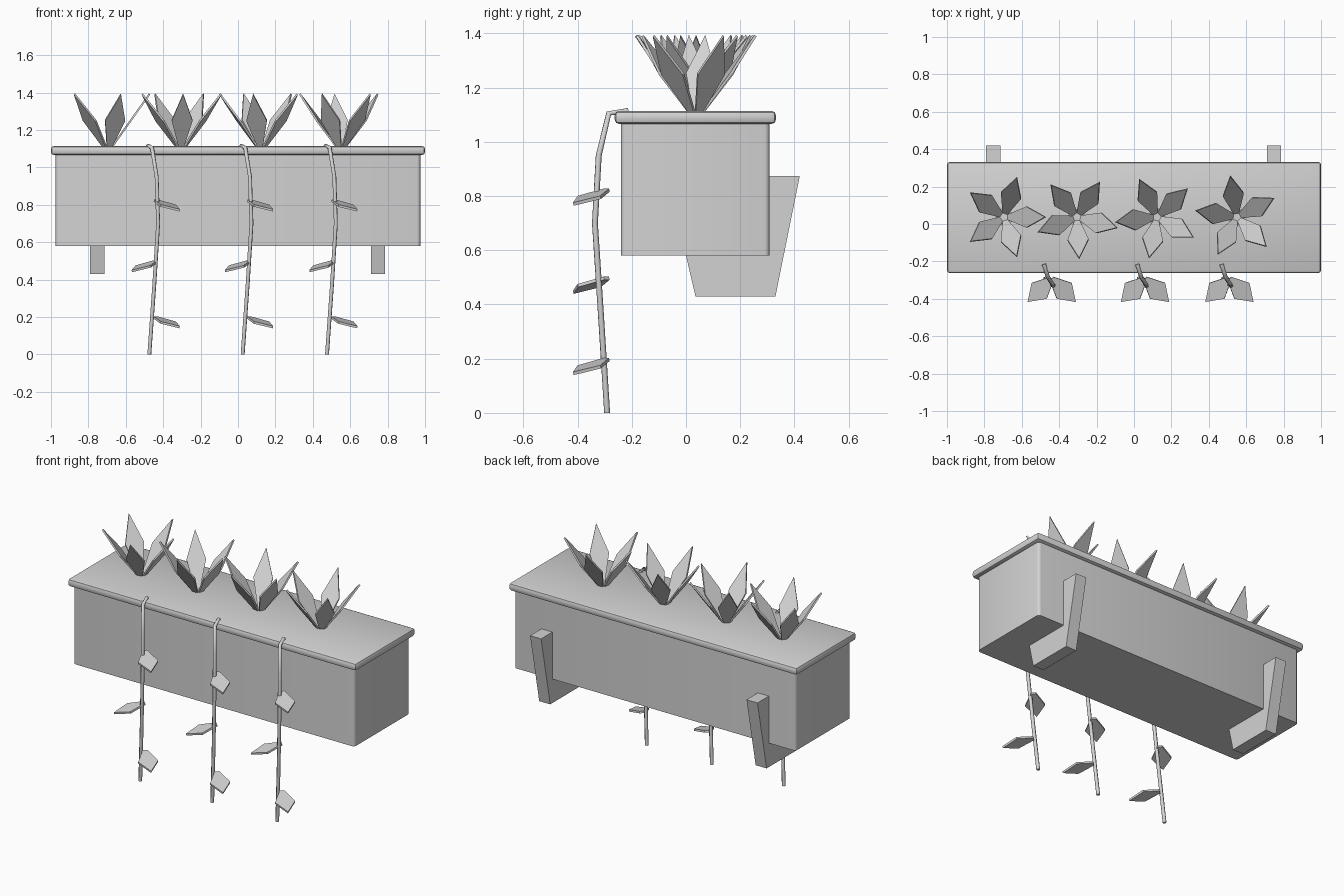
import bpy, bmesh, math
from mathutils import Vector

if "Cube" in bpy.data.objects:
    bpy.data.objects.remove(bpy.data.objects["Cube"])

grey = bpy.data.materials.new("light_grey")
grey.diffuse_color = (0.65, 0.65, 0.65, 1)
grey.use_nodes = True
grey.node_tree.nodes["Principled BSDF"].inputs["Base Color"].default_value = grey.diffuse_color


def finish(name, bm, smooth=False):
    bmesh.ops.recalc_face_normals(bm, faces=bm.faces)
    me = bpy.data.meshes.new(name)
    bm.to_mesh(me)
    bm.free()
    me.materials.append(grey)
    ob = bpy.data.objects.new(name, me)
    bpy.context.collection.objects.link(ob)
    if smooth:
        bpy.ops.object.select_all(action='DESELECT')
        bpy.context.view_layer.objects.active = ob
        ob.select_set(True)
        bpy.ops.object.shade_smooth_by_angle(angle=math.radians(40))
    return ob


def box(name, lo, hi, bevel, segments, vertical_only):
    bm = bmesh.new()
    bmesh.ops.create_cube(bm, size=1)
    for v in bm.verts:
        v.co = [lo[i] if v.co[i] < 0 else hi[i] for i in range(3)]
    edges = [e for e in bm.edges if not vertical_only
             or abs(e.verts[0].co.z - e.verts[1].co.z) > 0.1]
    bmesh.ops.bevel(bm, geom=edges, offset=bevel, segments=segments,
                    affect='EDGES', profile=0.5)
    return finish(name, bm, True)


def prism(bm, pts, offset):
    """Closed solid from a flat outline pushed along offset."""
    a = [bm.verts.new(p) for p in pts]
    b = [bm.verts.new(Vector(p) + offset) for p in pts]
    bm.faces.new(a)
    bm.faces.new(b[::-1])
    n = len(a)
    for i in range(n):
        bm.faces.new((a[i], b[i], b[(i + 1) % n], a[(i + 1) % n]))


def blade(bm, base, tip, base_w, mid_w, t, thick):
    """Pointed five-sided leaf from base to tip."""
    base, tip = Vector(base), Vector(tip)
    d = tip - base
    side = d.cross(Vector((0, 0, 1))).normalized()
    nrm = side.cross(d).normalized()
    mid = base + d * t
    pts = [base - side * base_w, mid - side * mid_w, tip,
           mid + side * mid_w, base + side * base_w]
    prism(bm, [p - nrm * thick / 2 for p in pts], nrm * thick)


# Planter trough and its rim slab
box("planter_box", (-0.975, -0.24, 0.58), (0.975, 0.308, 1.08), 0.018, 3, True)
box("planter_rim", (-1, -0.263, 1.066), (1, 0.332, 1.114), 0.016, 2, False)

# Two leaning L-shaped wall brackets
profile = [(0, 0.58), (0.035, 0.43), (0.33, 0.43), (0.42, 0.875),
           (0.308, 0.875), (0.308, 0.58)]
for name, x in (("left_bracket", -0.79), ("right_bracket", 0.711)):
    bm = bmesh.new()
    prism(bm, [(x, y, z) for y, z in profile], Vector((0.076, 0, 0)))
    finish(name, bm)

# Four rosette plants, five petals each, every one turned a little
for i, (cx, turn) in enumerate(((-0.695, 0), (-0.305, -15), (0.123, -29), (0.55, -45))):
    bm = bmesh.new()
    for k in range(5):
        a = math.radians(turn + 72 * k)
        c, s = math.cos(a), math.sin(a)
        blade(bm, (cx + 0.022 * c, 0.037 + 0.022 * s, 1.11),
              (cx + 0.222 * c, 0.037 + 0.222 * s, 1.392), 0.014, 0.056, 0.5, 0.01)
    finish(f"rosette_plant_{i + 1}", bm)

# Three trailing vines with alternating leaves
path = [(0, -0.215, 1.115), (0.022, -0.285, 1.105), (0.047, -0.322, 0.95),
        (0.055, -0.336, 0.70), (0.035, -0.315, 0.38), (0.008, -0.291, 0.0)]
for i, x0 in enumerate((-0.482, 0.017, 0.468)):
    cu = bpy.data.curves.new("vine_curve", 'CURVE')
    cu.dimensions = '3D'
    cu.bevel_depth = 0.011
    cu.bevel_resolution = 1
    cu.use_fill_caps = True
    sp = cu.splines.new('POLY')
    sp.points.add(len(path) - 1)
    for p, (x, y, z) in zip(sp.points, path):
        p.co = (x0 + x, y, z, 1)
    cu.materials.append(grey)
    vine = bpy.data.objects.new(f"vine_stem_{i + 1}", cu)
    bpy.context.collection.objects.link(vine)

    bm = bmesh.new()
    for z, sgn in ((0.822, 1), (0.497, -1), (0.197, 1)):
        bx = x0 + 0.042
        blade(bm, (bx, -0.293, z), (bx + sgn * 0.128, -0.416, z - 0.052),
              0.014, 0.058, 0.52, 0.012)
    finish(f"vine_leaves_{i + 1}", bm)
